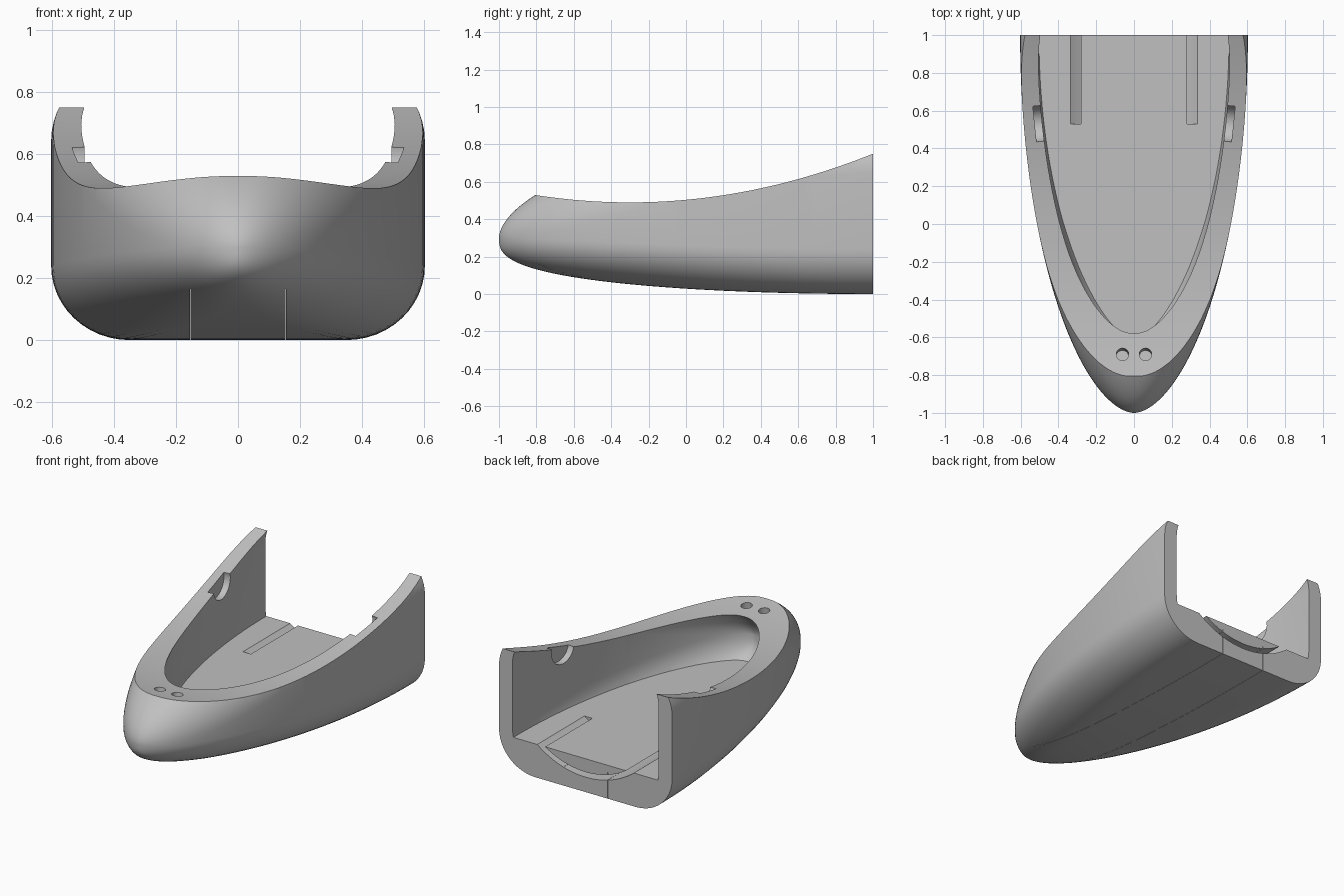
import bpy
import bmesh
from math import sin, cos, pi, radians
from mathutils import Matrix

cube = bpy.data.objects.get("Cube")
if cube:
    bpy.data.objects.remove(cube, do_unlink=True)

FLOOR = 0.21

grey = bpy.data.materials.new("plain grey")
grey.use_nodes = True
grey.diffuse_color = (0.53, 0.53, 0.53, 1)
grey.node_tree.nodes["Principled BSDF"].inputs["Base Color"].default_value = (0.53, 0.53, 0.53, 1)


def make_object(name, bm):
    bmesh.ops.recalc_face_normals(bm, faces=bm.faces)
    mesh = bpy.data.meshes.new(name)
    bm.to_mesh(mesh)
    bm.free()
    mesh.materials.append(grey)
    obj = bpy.data.objects.new(name, mesh)
    bpy.context.collection.objects.link(obj)
    return obj


def section(s, width, mid, up, low, power, low_power):
    """Rounded section that turns from an ellipse into a rounded box as s grows."""
    w, top = width * s ** power, up * s ** power
    bottom = low * s ** low_power
    f = 1 - 0.58 * s ** 2.2
    f_low = 1 - 0.2 * s ** 2
    steps = 12
    points = []
    for q, (sx, sz) in enumerate([(1, 1), (-1, 1), (-1, -1), (1, -1)]):
        h = top if sz > 0 else bottom
        rx, rz = w * f, h * (f if sz > 0 else f_low)
        for i in range(steps + 1):
            a = (q + i / steps) * pi / 2
            points.append((sx * (w - rx) + rx * cos(a), mid + sz * (h - rz) + rz * sin(a)))
    return points


def loft(length, extend, *shape):
    """Bullet-shaped solid with its nose towards the front."""
    bm = bmesh.new()
    rings = []
    count = 64
    first = 0.008
    stations = [first + (pi / 2 - first) * (i / count) ** 1.3 for i in range(count + 1)]
    levels = [(1 - length * cos(t), sin(t)) for t in stations]
    if extend:
        levels.append((1 + extend, 1))
    for y, s in levels:
        rings.append([bm.verts.new((x, y, z)) for x, z in section(s, *shape)])
    for a, b in zip(rings, rings[1:]):
        for i in range(len(a)):
            j = (i + 1) % len(a)
            bm.faces.new((a[i], a[j], b[j], b[i]))
    bm.faces.new(rings[0])
    bm.faces.new(rings[-1])
    return bm


def prism(points, place, start, end):
    """Extrude a flat outline; place maps (u, v, depth) to a position."""
    bm = bmesh.new()
    a = [bm.verts.new(place(u, v, start)) for u, v in points]
    b = [bm.verts.new(place(u, v, end)) for u, v in points]
    for i in range(len(a)):
        j = (i + 1) % len(a)
        bm.faces.new((a[i], a[j], b[j], b[i]))
    bm.faces.new(a)
    bm.faces.new(b)
    return bm


def cut(target, bm):
    cutter = make_object("cutter", bm)
    cutter.hide_render = True
    mod = target.modifiers.new("cut", "BOOLEAN")
    mod.operation = "DIFFERENCE"
    mod.solver = "EXACT"
    mod.object = cutter
    bpy.context.view_layer.objects.active = target
    bpy.ops.object.modifier_apply(modifier=mod.name)
    bpy.data.objects.remove(cutter, do_unlink=True)


def rim(y):
    return 0.49 + 0.154 * (y + 0.3) ** 2


# Outer hull
hull = make_object("hull", loft(2.0, 0, 0.603, 0.3, 0.59, 0.3, 1.12, 0.7))

# Hollow interior with a flat floor
cavity = loft(1.68, 0.1, 0.51, 0.35, 0.55, 0.35, 1.2, 0.75)
bmesh.ops.bisect_plane(cavity, geom=cavity.verts[:] + cavity.edges[:] + cavity.faces[:],
                       plane_co=(0, 0, FLOOR), plane_no=(0, 0, 1), clear_inner=True)
bmesh.ops.holes_fill(cavity, edges=[e for e in cavity.edges if e.is_boundary], sides=0)
cut(hull, cavity)

# Sweeping open top
ys = [-1.2 + 2.4 * i / 60 for i in range(61)]
outline = [(y, rim(y)) for y in ys] + [(1.2, 1.5), (-1.2, 1.5)]
cut(hull, prism(outline, lambda u, v, d: (d, u, v), -1, 1))

# Curved strap channel dipping under the floor
R, half = 0.53, 0.016
angles = [radians(-44 + 88 * i / 32) for i in range(33)]
centre = FLOOR + 0.43
arc = [((R + half) * sin(a), centre - (R + half) * cos(a)) for a in angles]
arc += [((R - half) * sin(a), centre - (R - half) * cos(a)) for a in reversed(angles)]
cut(hull, prism(arc, lambda u, v, d: (u, d, v), 0.53, 1.1))

for side in (-1, 1):
    # Hairline slits along the underside
    x, w = 0.154 * side, 0.0008
    slit = [(x - w, -0.1), (x + w, -0.1), (x + w, 0.165), (x - w, 0.165)]
    cut(hull, prism(slit, lambda u, v, d: (u, d, v), -1.1, 1.1))

    # Half-round notches inside the side walls
    bm = bmesh.new()
    bmesh.ops.create_cone(bm, cap_ends=True, segments=40, radius1=0.098, radius2=0.098, depth=0.12)
    turn = Matrix.Rotation(radians(-6 * side), 4, "Z") @ Matrix.Rotation(pi / 2, 4, "Y")
    bm.transform(Matrix.Translation((0.466 * side, 0.535, rim(0.535))) @ turn)
    cut(hull, bm)

    # Round pin holes in the nose, square to the rim
    bm = bmesh.new()
    bmesh.ops.create_cone(bm, cap_ends=True, segments=32, radius1=0.033, radius2=0.033, depth=0.2)
    bm.transform(Matrix.Translation((0.061 * side, -0.69, 0.515)) @ Matrix.Rotation(-0.12, 4, "X"))
    cut(hull, bm)

# Smooth skin with crisp edges
bpy.ops.object.select_all(action="DESELECT")
hull.select_set(True)
bpy.context.view_layer.objects.active = hull
bpy.ops.object.shade_smooth_by_angle(angle=radians(30))
